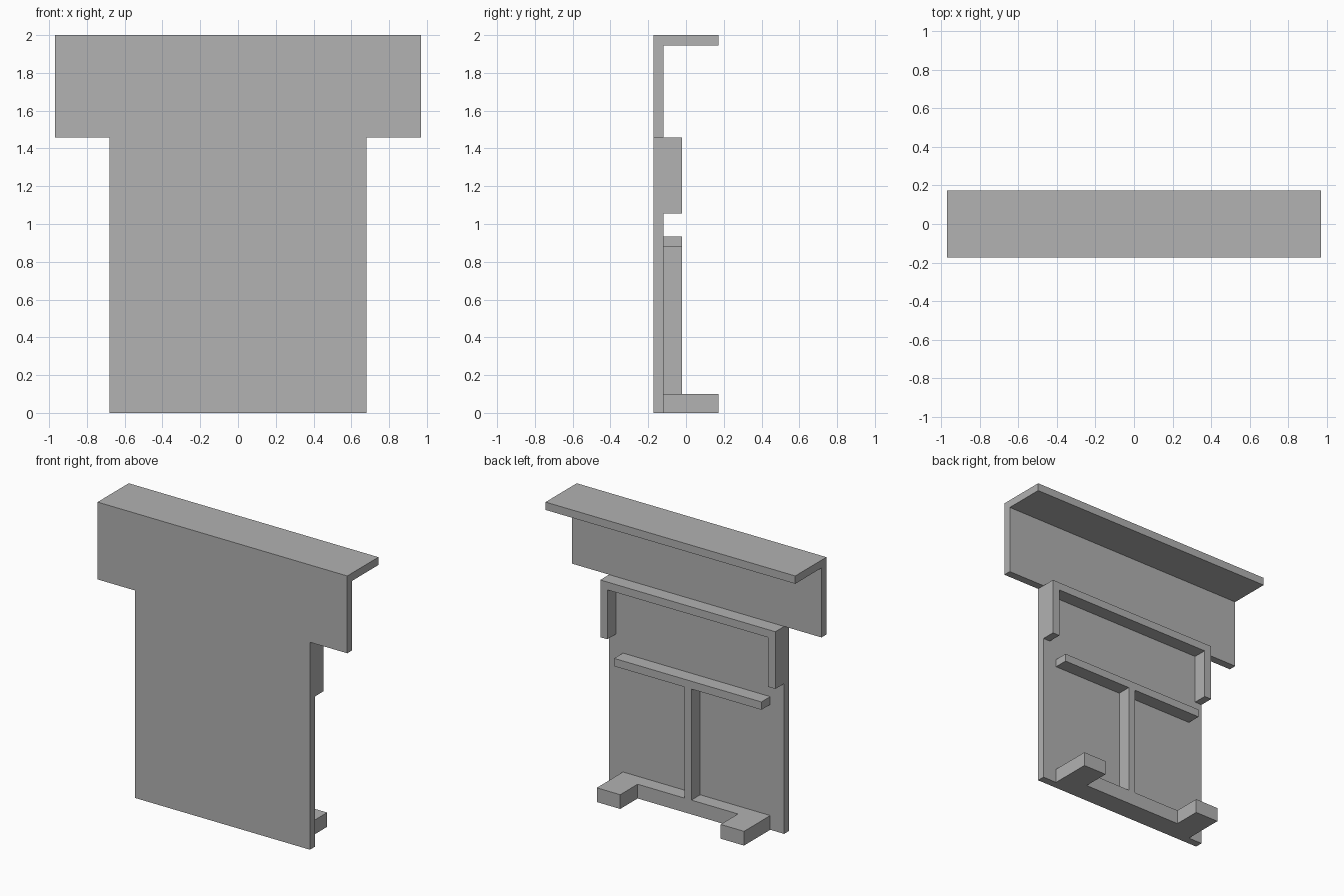
import bpy
import bmesh
from mathutils import Vector

cube = bpy.data.objects.get("Cube")
if cube:
    bpy.data.objects.remove(cube, do_unlink=True)

grey = bpy.data.materials.new("plain_grey")
grey.use_nodes = True
colour = (0.445, 0.445, 0.445, 1)
grey.diffuse_color = colour
grey.node_tree.nodes["Principled BSDF"].inputs["Base Color"].default_value = colour

# Shared dimensions
FRONT, BACK = -0.173, 0.173
T = 0.055                  # sheet thickness
PANEL_BACK = FRONT + T
RIB_BACK = -0.02
HALF, WING = 0.68, 0.97    # half widths of the panel and its header
SHELF = 0.572
WING_Z, TOP = 1.457, 2.0


def extrude(name, half_profile, start, end, axis):
    """Mirror a half profile (x, v) across x = 0 and extrude it along y or z."""
    outline = half_profile + [(-x, v) for x, v in reversed(half_profile)]
    bm = bmesh.new()
    if axis == "Y":
        verts = [bm.verts.new((x, start, v)) for x, v in outline]
        step = Vector((0, end - start, 0))
    else:
        verts = [bm.verts.new((x, v, start)) for x, v in outline]
        step = Vector((0, 0, end - start))
    face = bm.faces.new(verts)
    new = bmesh.ops.extrude_face_region(bm, geom=[face])["geom"]
    bmesh.ops.translate(bm, vec=step,
                        verts=[g for g in new if isinstance(g, bmesh.types.BMVert)])
    bmesh.ops.recalc_face_normals(bm, faces=bm.faces)
    mesh = bpy.data.meshes.new(name)
    bm.to_mesh(mesh)
    bm.free()
    mesh.materials.append(grey)
    obj = bpy.data.objects.new(name, mesh)
    bpy.context.collection.objects.link(obj)
    return obj


# T-shaped front panel
extrude("front_panel", [(HALF, 0), (HALF, WING_Z), (WING, WING_Z), (WING, TOP)],
        FRONT, PANEL_BACK, "Y")

# Top ledge running backwards from the header
extrude("top_ledge", [(WING, PANEL_BACK), (WING, BACK)], TOP - T, TOP, "Z")

# Upside-down U rib with short legs
extrude("upper_rib", [(HALF - T, WING_Z - T), (HALF - T, 1.055), (HALF, 1.055), (HALF, WING_Z)],
        PANEL_BACK, RIB_BACK, "Y")

# Cross rib and centre upright forming a T
extrude("t_rib", [(T / 2, 0.1), (T / 2, 0.88), (SHELF, 0.88), (SHELF, 0.935)],
        PANEL_BACK, RIB_BACK, "Y")

# Base bar with two feet pointing backwards
extrude("base_with_feet", [(SHELF, PANEL_BACK), (SHELF, BACK), (0.39, BACK), (0.39, RIB_BACK)],
        0, 0.1, "Z")
